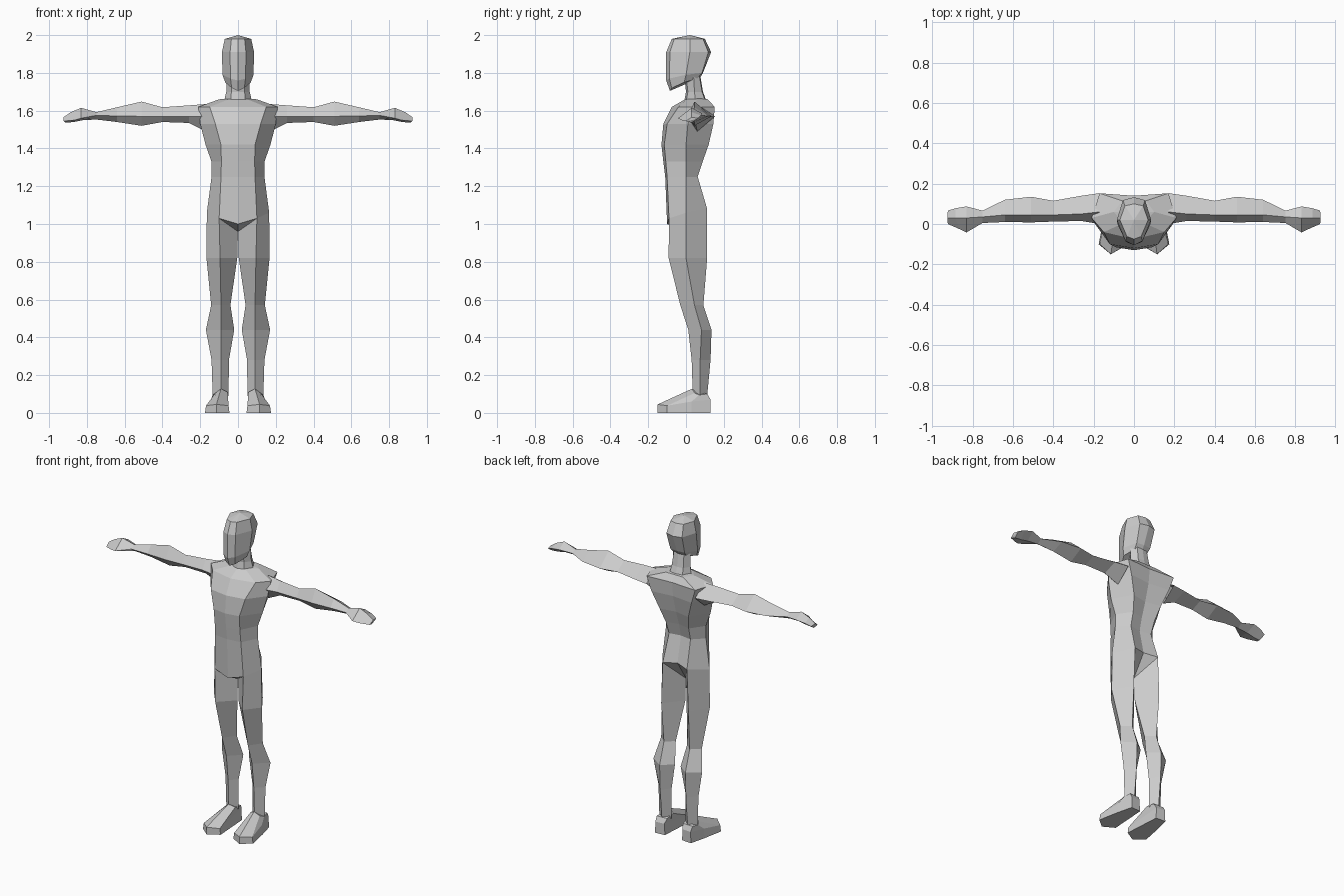
import bpy, bmesh
from mathutils import Vector

grey = bpy.data.materials.new("plain_grey")
grey.diffuse_color = (0.6, 0.6, 0.6, 1)


def loft(name, rings, start=None, end=None, mirror=False):
    """Skin a list of point rings; start/end are optional cap centre points."""
    bm = bmesh.new()
    loops = [[bm.verts.new(p) for p in ring] for ring in rings]
    n = len(loops[0])
    for a, b in zip(loops, loops[1:]):
        for i in range(n):
            j = (i + 1) % n
            bm.faces.new((a[i], a[j], b[j], b[i]))
    for loop, centre in ((loops[0], start), (loops[-1], end)):
        if centre:
            c = bm.verts.new(centre)
            for i in range(n):
                bm.faces.new((loop[i], loop[(i + 1) % n], c))
    bmesh.ops.recalc_face_normals(bm, faces=bm.faces)
    mesh = bpy.data.meshes.new(name)
    bm.to_mesh(mesh)
    bm.free()
    mesh.materials.append(grey)
    ob = bpy.data.objects.new(name, mesh)
    bpy.context.collection.objects.link(ob)
    if mirror:
        ob.modifiers.new("mirror", 'MIRROR').use_mirror_merge = False
    return ob


def eight(z, yf, xf, yfe, xs, ys, xb, yb, ybc, dz=(0, 0, 0, 0, 0)):
    """Symmetric eight-sided ring: front centre, front edge, side, back edge, back centre."""
    half = [(xf, yfe, z + dz[1]), (xs, ys, z + dz[2]), (xb, yb, z + dz[3])]
    return ([(0, yf, z + dz[0])] + half + [(0, ybc, z + dz[4])]
            + [(-x, y, h) for x, y, h in reversed(half)])


# Torso, with a notched hip line that meets the legs
torso = [
    eight(1.03, -.10, .10, -.09, .165, 0, .085, .112, .085, (-.03, 0, .03, .05, .06)),
    eight(1.25, -.11, .09, -.10, .14, 0, .075, .062, .05),
    eight(1.33, -.12, .088, -.107, .14, 0, .08, .088, .07),
    eight(1.42, -.13, .09, -.115, .172, 0, .10, .12, .10),
    eight(1.53, -.12, .12, -.10, .20, .01, .14, .145, .13),
    eight(1.62, -.075, .15, -.04, .21, .03, .17, .152, .14),
    eight(1.66, -.005, .05, .005, .10, .06, .06, .115, .115),
]
loft("torso", torso, start=(0, 0, .96), end=(0, .06, 1.67))

# Neck
loft("neck", [
    eight(1.645, -.01, .04, 0, .075, .05, .045, .105, .11),
    eight(1.70, .0, .035, .01, .062, .045, .04, .085, .09),
    eight(1.79, -.01, .03, 0, .06, .04, .035, .07, .075),
])

# Head, with the jaw line rising toward the nape
loft("head", [
    eight(1.72, -.085, .033, -.075, .068, -.01, .045, .06, .072, (-.015, 0, .03, .05, .05)),
    eight(1.78, -.105, .04, -.088, .082, 0, .05, .085, .09, (-.02, -.01, .01, .02, .02)),
    eight(1.91, -.105, .042, -.085, .085, .02, .055, .118, .133),
    eight(1.98, -.075, .035, -.062, .07, .02, .045, .09, .10),
], start=(0, .02, 1.75), end=(0, .02, 2.0))


# Arms: diamond section -> x, y front, y ridge, y back, z bottom, z middle, z top
def arm_ring(x, yf, yr, yb, zb, zm, zt):
    return [(x, yf, zm), (x, yr, zt), (x, yb, zm), (x, yr, zb)]


arm = [
    arm_ring(.17, .0, .06, .153, 1.49, 1.57, 1.635),
    arm_ring(.26, .015, .05, .14, 1.535, 1.57, 1.628),
    arm_ring(.40, .012, .045, .115, 1.54, 1.57, 1.618),
    arm_ring(.51, .008, .045, .135, 1.52, 1.57, 1.648),
    arm_ring(.64, .01, .045, .12, 1.54, 1.572, 1.618),
    arm_ring(.75, .005, .035, .066, 1.553, 1.575, 1.592),
]
loft("arm", arm, mirror=True)

# Hands: flat wedge with the thumb toward the front
loft("hand", [
    arm[-1],
    [(.83, -.042, 1.56), (.83, .03, 1.615), (.83, .087, 1.585), (.82, .03, 1.55)],
    [(.865, -.025, 1.55), (.885, .03, 1.592), (.885, .078, 1.575), (.87, .03, 1.54)],
    [(.922, .0, 1.545), (.925, .03, 1.565), (.922, .066, 1.56), (.915, .03, 1.536)],
], end=(.924, .032, 1.55), mirror=True)


# Legs: diamond section -> z, x inner, x ridge, x outer, y front, y middle, y back
def leg_ring(z, xi, xr, xo, yf, ym, yb):
    return [(xi, ym, z), (xr, yf, z), (xo, ym, z), (xr, yb, z)]


hip = [(0, 0, .96), (.10, -.09, 1.03), (.165, 0, 1.06), (.085, .112, 1.08)]
loft("leg", [
    hip,
    leg_ring(.82, .004, .095, .167, -.092, 0, .112),
    leg_ring(.57, .04, .09, .142, -.03, .045, .092),
    leg_ring(.44, .02, .09, .17, .012, .082, .135),
    leg_ring(.28, .048, .09, .14, .03, .075, .13),
    leg_ring(.09, .05, .09, .134, .036, .075, .112),
], mirror=True)

# Feet: pointed sole, low toe edge, sloping instep
sole = [(.06, .125), (.125, .13), (.15, .03), (.175, -.10), (.115, -.15), (.045, -.11)]
top = [(.055, .11, .10), (.125, .113, .10), (.134, .07, .095),
       (.12, .045, .105), (.09, .032, .128), (.055, .05, .11)]
heights = (.07, .07, .06, .038, .045, .038)
loft("foot", [
    [(x, y, 0) for x, y in sole],
    [(.105 + (x - .105) * .92, y, h) for (x, y), h in zip(sole, heights)],
    top,
], start=(.105, 0, 0), end=(.09, .075, .11), mirror=True)
